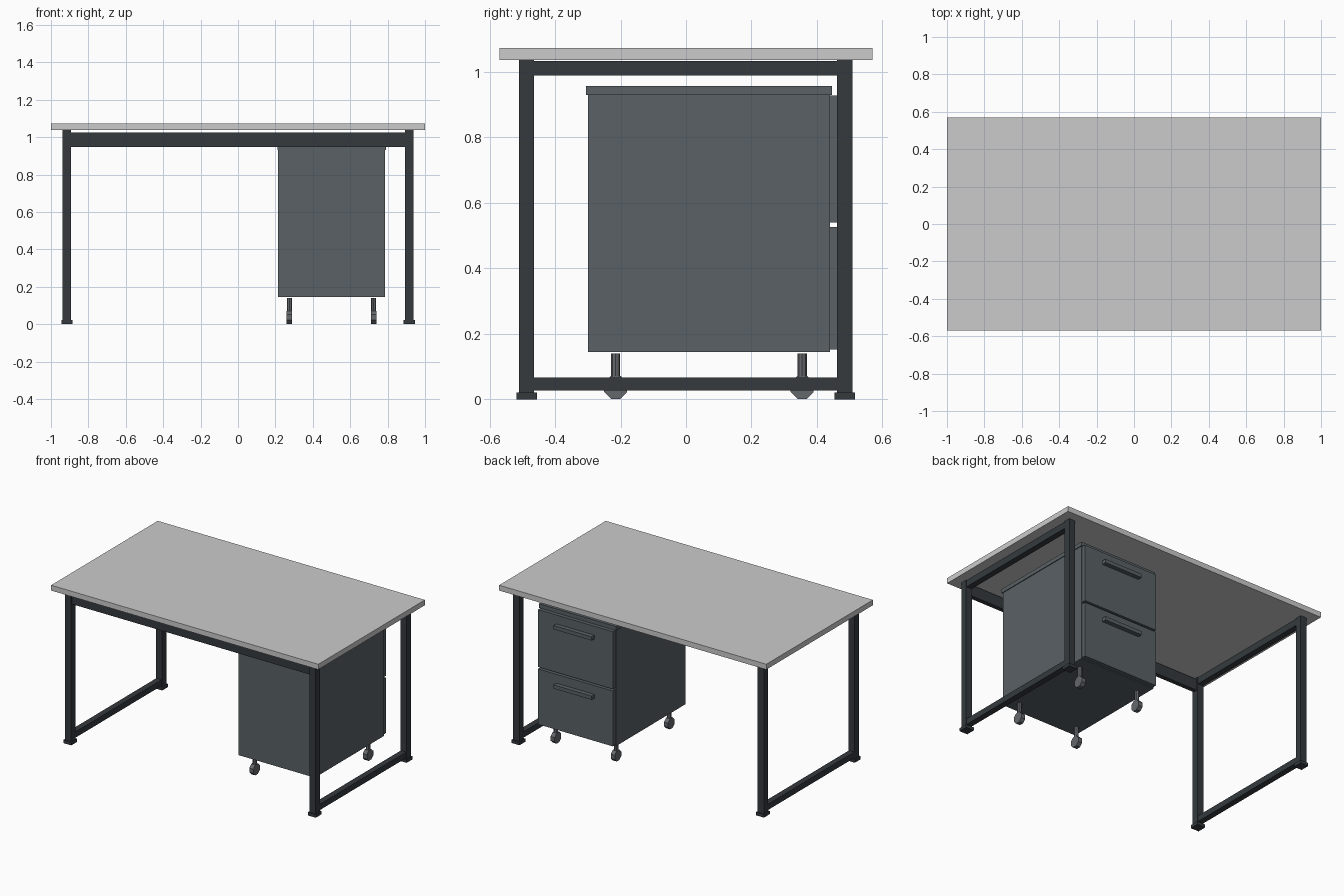
import bpy, math

if "Cube" in bpy.data.objects:
    bpy.data.objects.remove(bpy.data.objects["Cube"])


def material(name, rgb):
    m = bpy.data.materials.new(name)
    m.diffuse_color = (*rgb, 1)
    m.use_nodes = True
    m.node_tree.nodes["Principled BSDF"].inputs["Base Color"].default_value = m.diffuse_color
    return m


DARK = material("dark_metal", (0.035, 0.042, 0.048))
SLATE = material("slate_paint", (0.10, 0.12, 0.13))
STEEL = material("caster_grey", (0.13, 0.14, 0.15))


def box(name, x, y, z, mat=None):
    """Box from (min, max) ranges on each axis."""
    r = (x, y, z)
    bpy.ops.mesh.primitive_cube_add(size=1, location=[(a + b) / 2 for a, b in r])
    o = bpy.context.object
    o.name = name
    o.scale = [b - a for a, b in r]
    bpy.ops.object.transform_apply(location=False, rotation=False, scale=True)
    if mat:
        o.data.materials.append(mat)
    return o


def cylinder(name, radius, depth, loc, rot, mat):
    bpy.ops.mesh.primitive_cylinder_add(vertices=8, radius=radius, depth=depth,
                                        location=loc, rotation=rot)
    o = bpy.context.object
    o.name = name
    o.data.materials.append(mat)


# Table top
box("table_top", (-1, 1), (-0.57, 0.57), (1.037, 1.073))

# Two side frames: legs, feet, upper and lower rails
for side, cx in (("left", -0.915), ("right", 0.915)):
    for end, cy in (("front", -0.487), ("back", 0.485)):
        box(f"{side}_{end}_leg", (cx - 0.023, cx + 0.023), (cy - 0.023, cy + 0.023), (0.015, 1.037), DARK)
        box(f"{side}_{end}_foot", (cx - 0.03, cx + 0.03), (cy - 0.031, cy + 0.031), (0, 0.021), DARK)
    for level, z in (("lower", (0.027, 0.067)), ("upper", (0.99, 1.034))):
        box(f"{side}_{level}_rail", (cx - 0.02, cx + 0.02), (-0.465, 0.463), z, DARK)

# Beam joining the front legs
box("front_beam", (-0.893, 0.893), (-0.502, -0.472), (0.948, 1.024), DARK)

# Drawer cabinet, drawers opening to the back
box("cabinet_body", (0.215, 0.785), (-0.30, 0.44), (0.145, 0.93), SLATE)
box("cabinet_lid", (0.21, 0.79), (-0.306, 0.446), (0.93, 0.957), SLATE)
for name, z0, z1 in (("lower", 0.152, 0.527), ("upper", 0.54, 0.928)):
    box(f"{name}_drawer", (0.22, 0.78), (0.44, 0.468), (z0, z1), SLATE)
    box(f"{name}_handle", (0.357, 0.643), (0.468, 0.498), (z1 - 0.085, z1 - 0.06), SLATE)

# Casters: octagonal wheel, hub and stem
for sx, cx in (("left", 0.275), ("right", 0.725)):
    for sy, cy in (("front", -0.215), ("back", 0.355)):
        wheel_rot = (math.pi / 8, 0, 0)
        bpy_rot = (0, math.pi / 2, 0)
        bpy.ops.mesh.primitive_cylinder_add(vertices=8, radius=0.038, depth=0.03)
        w = bpy.context.object
        w.name = f"{sx}_{sy}_caster_wheel"
        w.rotation_euler = (0, math.pi / 2, math.pi / 8)
        w.rotation_mode = 'XYZ'
        # Lay the wheel on its side with a flat edge on the floor
        w.rotation_euler = (0, 0, math.pi / 8)
        bpy.ops.object.transform_apply(location=False, rotation=True, scale=False)
        w.rotation_euler = bpy_rot
        w.location = (cx, cy, 0.0365)
        w.data.materials.append(STEEL)
        cylinder(f"{sx}_{sy}_caster_stem", 0.014, 0.075, (cx, cy, 0.1025), (0, 0, 0), STEEL)
